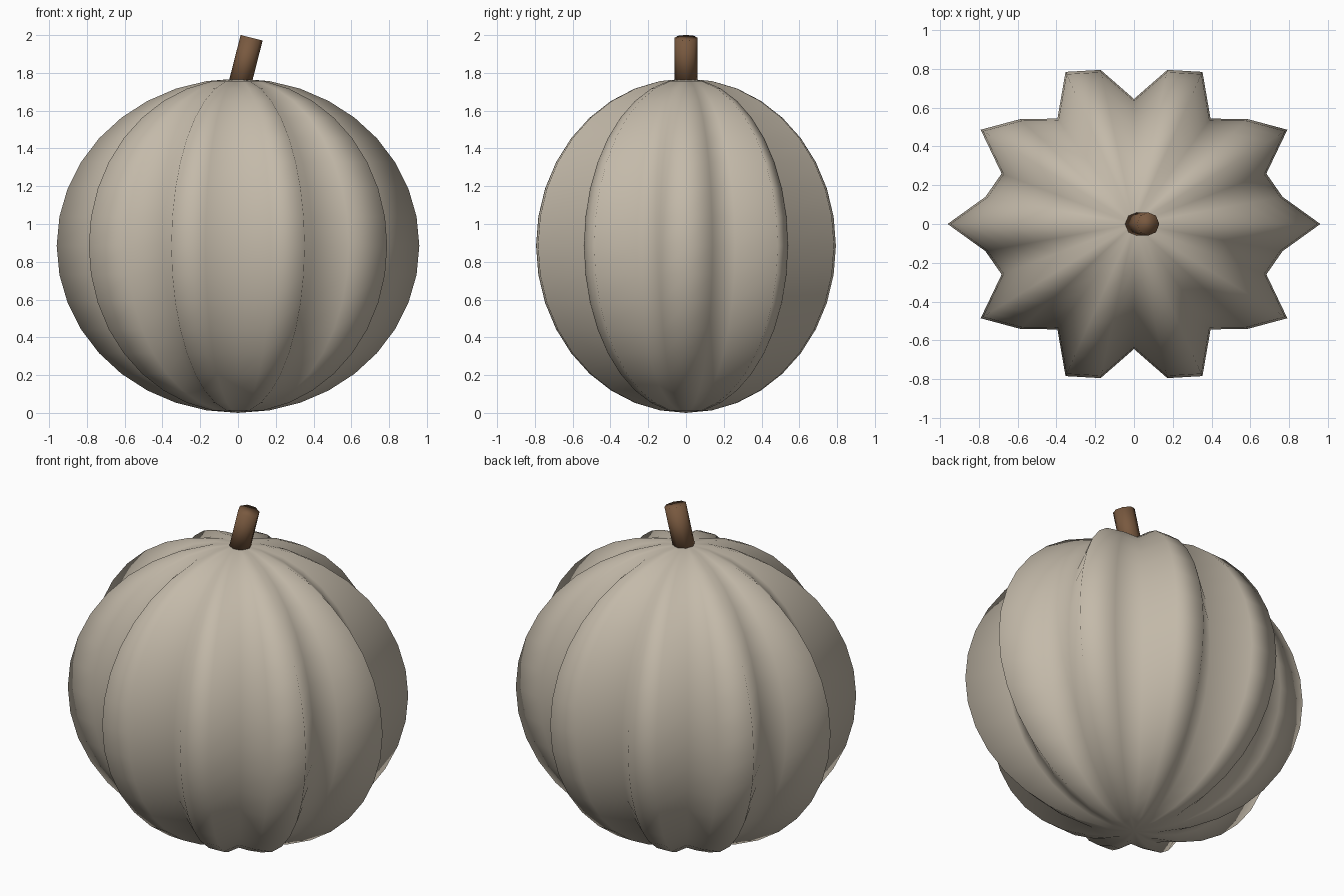
import bpy
import bmesh
from math import sin, cos, pi
from mathutils import Matrix

if "Cube" in bpy.data.objects:
    bpy.data.objects.remove(bpy.data.objects["Cube"], do_unlink=True)


def make_material(name, colour):
    mat = bpy.data.materials.new(name)
    mat.use_nodes = True
    mat.diffuse_color = colour
    mat.node_tree.nodes["Principled BSDF"].inputs["Base Color"].default_value = colour
    return mat


def make_object(name, bm, mat):
    mesh = bpy.data.meshes.new(name)
    bmesh.ops.recalc_face_normals(bm, faces=bm.faces)
    for face in bm.faces:
        face.smooth = True
    bm.to_mesh(mesh)
    bm.free()
    mesh.materials.append(mat)
    obj = bpy.data.objects.new(name, mesh)
    bpy.context.collection.objects.link(obj)
    return obj


shell = make_material("pale grey beige", (0.55, 0.49, 0.40, 1))
bark = make_material("stem brown", (0.19, 0.10, 0.05, 1))

# Ribbed gourd body: rings of a sphere whose radius swells ten times around
SEGMENTS, RINGS, RIBS = 32, 18, 10
HALF_HEIGHT, DEPTH = 0.885, 0.92
bm = bmesh.new()
rings = []
for i in range(1, RINGS):
    tilt = pi * i / RINGS
    ring = []
    for k in range(SEGMENTS):
        a = 2 * pi * k / SEGMENTS
        r = (0.83 + 0.13 * cos(RIBS * a)) * sin(tilt)
        z = HALF_HEIGHT * (1 - cos(tilt))
        ring.append(bm.verts.new((r * cos(a), r * sin(a) * DEPTH, z)))
    rings.append(ring)
bottom = bm.verts.new((0, 0, 0))
top = bm.verts.new((0, 0, 2 * HALF_HEIGHT))
for k in range(SEGMENTS):
    n = (k + 1) % SEGMENTS
    bm.faces.new((bottom, rings[0][n], rings[0][k]))
    bm.faces.new((top, rings[-1][k], rings[-1][n]))
    for low, high in zip(rings, rings[1:]):
        bm.faces.new((low[k], low[n], high[n], high[k]))
make_object("gourd_body", bm, shell)

# Leaning eight-sided stem
bm = bmesh.new()
place = Matrix.Translation((0.04, 0, 1.86)) @ Matrix.Rotation(0.25, 4, "Y")
bmesh.ops.create_cone(bm, cap_ends=True, segments=8, radius1=0.06, radius2=0.06,
                      depth=0.26, matrix=place)
make_object("stem", bm, bark)
